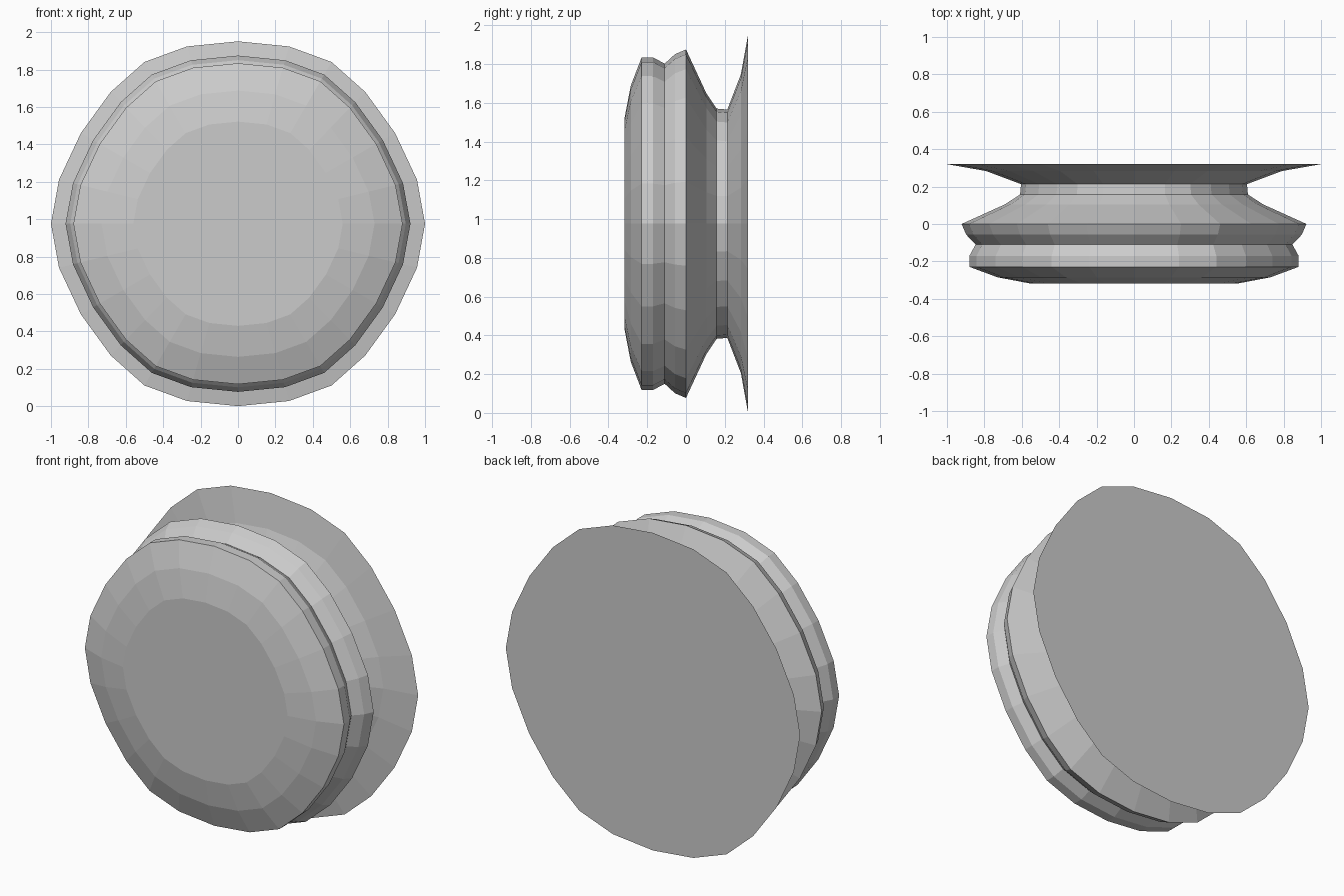
import bpy

if "Cube" in bpy.data.objects:
    bpy.data.objects.remove(bpy.data.objects["Cube"])

CZ, SZ = 0.976, 0.975   # centre height and slight vertical squash

# One quarter of the slightly irregular 24-sided outline (unit radius)
quarter = [(0, 1), (0.273, 0.972), (0.5, 0.887), (0.68, 0.723),
           (0.84, 0.497), (0.957, 0.241)]
right = quarter + [(1, 0)] + [(x, -z) for x, z in reversed(quarter)]
outline = right + [(-x, z) for x, z in reversed(right[1:-1])]

# Turned profile from front face to back flange: (y, radius)
profile = [(-0.317, 0.56), (-0.285, 0.73), (-0.229, 0.88), (-0.17, 0.88),
           (-0.11, 0.847), (-0.057, 0.897), (0.0, 0.922), (0.105, 0.69),
           (0.158, 0.609), (0.213, 0.604), (0.283, 0.79), (0.32, 1.0)]

# Grooved disc: skin the rings and cap both ends
n = len(outline)
verts = [(x * r, y, CZ + z * r * SZ) for y, r in profile for x, z in outline]
faces = [(k * n + i, (k + 1) * n + i, (k + 1) * n + (i + 1) % n, k * n + (i + 1) % n)
         for k in range(len(profile) - 1) for i in range(n)]
faces.append(tuple(range(n)))
faces.append(tuple(reversed(range((len(profile) - 1) * n, len(profile) * n))))

mesh = bpy.data.meshes.new("grooved_disc")
mesh.from_pydata(verts, [], faces)
mesh.update()
obj = bpy.data.objects.new("grooved_disc", mesh)
bpy.context.collection.objects.link(obj)

# Consistent outward normals
import bmesh
bm = bmesh.new()
bm.from_mesh(mesh)
bmesh.ops.recalc_face_normals(bm, faces=bm.faces)
bm.to_mesh(mesh)
bm.free()
